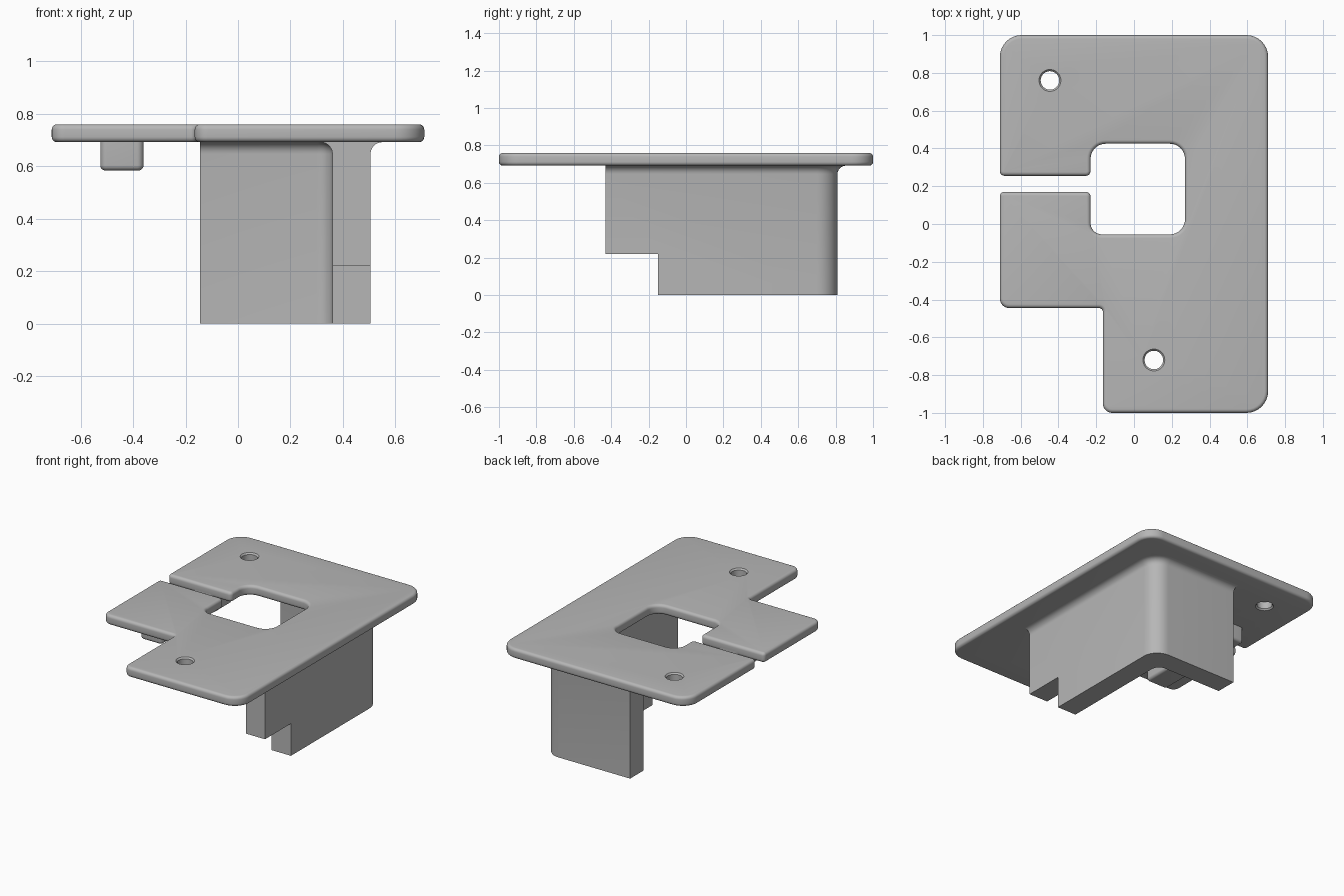
import bpy, bmesh, math
from mathutils import Vector

if "Cube" in bpy.data.objects:
    bpy.data.objects.remove(bpy.data.objects["Cube"])

grey = bpy.data.materials.new("plain_grey")
grey.diffuse_color = (0.47, 0.47, 0.47, 1)
grey.use_nodes = True
grey.node_tree.nodes["Principled BSDF"].inputs["Base Color"].default_value = grey.diffuse_color
Z0, Z1 = 0.692, 0.76      # plate underside and top


def outline(corners, d=0.0, weights=None, steps=8):
    """Rounded CCW polygon from (x, y, radius) corners, inset by d per edge weight."""
    n = len(corners)
    w = weights or [1] * n
    p = [Vector(c[:2]) for c in corners]
    pts = []
    for i in range(n):
        a = (p[i] - p[i - 1]).normalized()
        b = (p[(i + 1) % n] - p[i]).normalized()
        cross = a.x * b.y - a.y * b.x
        o1, o2 = d * w[i - 1], d * w[i]
        # intersection of the two shifted edges
        c = p[i] + (b * o1 - a * o2) / cross
        r = corners[i][2]
        if r == 0:
            pts.append(c)
            continue
        s = 1 if cross > 0 else -1
        r = max(r - s * d, 0.0005)
        turn = math.atan2(cross, a.dot(b))
        t = r * math.tan(abs(turn) / 2)
        na = Vector((-a.y, a.x)) * s
        centre = c - a * t + na * r
        start = math.atan2(-na.y, -na.x)
        for k in range(steps + 1):
            ang = start + turn * k / steps
            pts.append(centre + Vector((math.cos(ang), math.sin(ang))) * r)
    return pts


def stack(name, layers):
    """Solid through matching outlines given as (z, points)."""
    bm = bmesh.new()
    rings = [[bm.verts.new((q.x, q.y, z)) for q in pts] for z, pts in layers]
    n = len(rings[0])
    for lo, hi in zip(rings, rings[1:]):
        for i in range(n):
            j = (i + 1) % n
            bm.faces.new((lo[i], lo[j], hi[j], hi[i]))
    bm.faces.new(rings[0][::-1])
    bm.faces.new(rings[-1])
    me = bpy.data.meshes.new(name)
    bm.to_mesh(me)
    bm.free()
    me.materials.append(grey)
    ob = bpy.data.objects.new(name, me)
    bpy.context.collection.objects.link(ob)
    return ob


def activate(ob):
    bpy.ops.object.select_all(action='DESELECT')
    ob.select_set(True)
    bpy.context.view_layer.objects.active = ob


def cut(ob, cutter):
    m = ob.modifiers.new("cut", 'BOOLEAN')
    m.operation, m.solver, m.object = 'DIFFERENCE', 'EXACT', cutter
    activate(ob)
    bpy.ops.object.modifier_apply(modifier=m.name)
    bpy.data.objects.remove(cutter)


def smooth(ob):
    activate(ob)
    bpy.ops.object.shade_smooth_by_angle(angle=math.radians(32))


def arc(r, steps=5):
    """Quarter round as (height, inset) pairs, from flat face to side."""
    return [(r * (1 - math.cos(a)), r * (1 - math.sin(a)))
            for a in (math.pi / 2 * k / steps for k in range(steps + 1))]


# Top plate: notched at the front left, with a slot running into the square opening
plate_shape = [
    (-0.165, -1, 0.05), (0.71, -1, 0.115), (0.71, 1, 0.115), (-0.71, 1, 0.115),
    (-0.71, 0.255, 0.025), (-0.23, 0.255, 0.025), (-0.23, 0.425, 0.08),
    (0.27, 0.425, 0.08), (0.27, -0.055, 0.08), (-0.23, -0.055, 0.06),
    (-0.23, 0.17, 0.025), (-0.71, 0.17, 0.022), (-0.71, -0.445, 0.05),
    (-0.165, -0.445, 0.02)]
edge = arc(0.02)
plate = stack("top_plate",
              [(Z0 + h, outline(plate_shape, d)) for h, d in edge] +
              [(Z1 - h, outline(plate_shape, d)) for h, d in reversed(edge)])

# Screw holes with softened rims
for x, y in ((-0.445, 0.76), (0.105, -0.72)):
    def ring(r):
        return [Vector((x + r * math.cos(a), y + r * math.sin(a)))
                for a in (math.tau * k / 40 for k in range(40))]
    cut(plate, stack("hole_cutter", [
        (Z0 - 0.01, ring(0.058)), (Z0, ring(0.058)), (Z0 + 0.01, ring(0.049)),
        (Z1 - 0.01, ring(0.049)), (Z1, ring(0.058)), (Z1 + 0.01, ring(0.058))]))
smooth(plate)

# Corner wall hanging below, flaring into the plate
wall_shape = [(0.36, -0.43, 0), (0.505, -0.43, 0), (0.505, 0.81, 0.11),
              (-0.145, 0.81, 0), (-0.145, 0.665, 0), (0.36, 0.665, 0.06)]
flared = [0, 1, 1, 0, 1, 1]      # the two end faces stay straight
R = 0.045
layers = [(0, outline(wall_shape))]
for k in range(7):
    a = math.pi / 2 * k / 6
    layers.append((Z0 - R + R * math.sin(a),
                   outline(wall_shape, -R * (1 - math.cos(a)), flared)))
layers.append((Z0 + 0.01, layers[-1][1]))
wall = stack("corner_wall", layers)
box = [(0.2, -0.6, 0), (0.7, -0.6, 0), (0.7, -0.15, 0), (0.2, -0.15, 0)]
cut(wall, stack("step_cutter", [(-0.1, outline(box)), (0.22, outline(box))]))
smooth(wall)

# Ribs under the plate on either side of the slot
for name, y0, y1 in (("front_rib", -0.31, 0.17), ("back_rib", 0.255, 0.46)):
    shape = [(-0.525, y0, 0.025), (-0.36, y0, 0.025),
             (-0.36, y1, 0.025), (-0.525, y1, 0.025)]
    rib = stack(name, [(0.584 + h, outline(shape, d)) for h, d in edge] +
                [(Z0 + 0.025, outline(shape))])
    smooth(rib)
